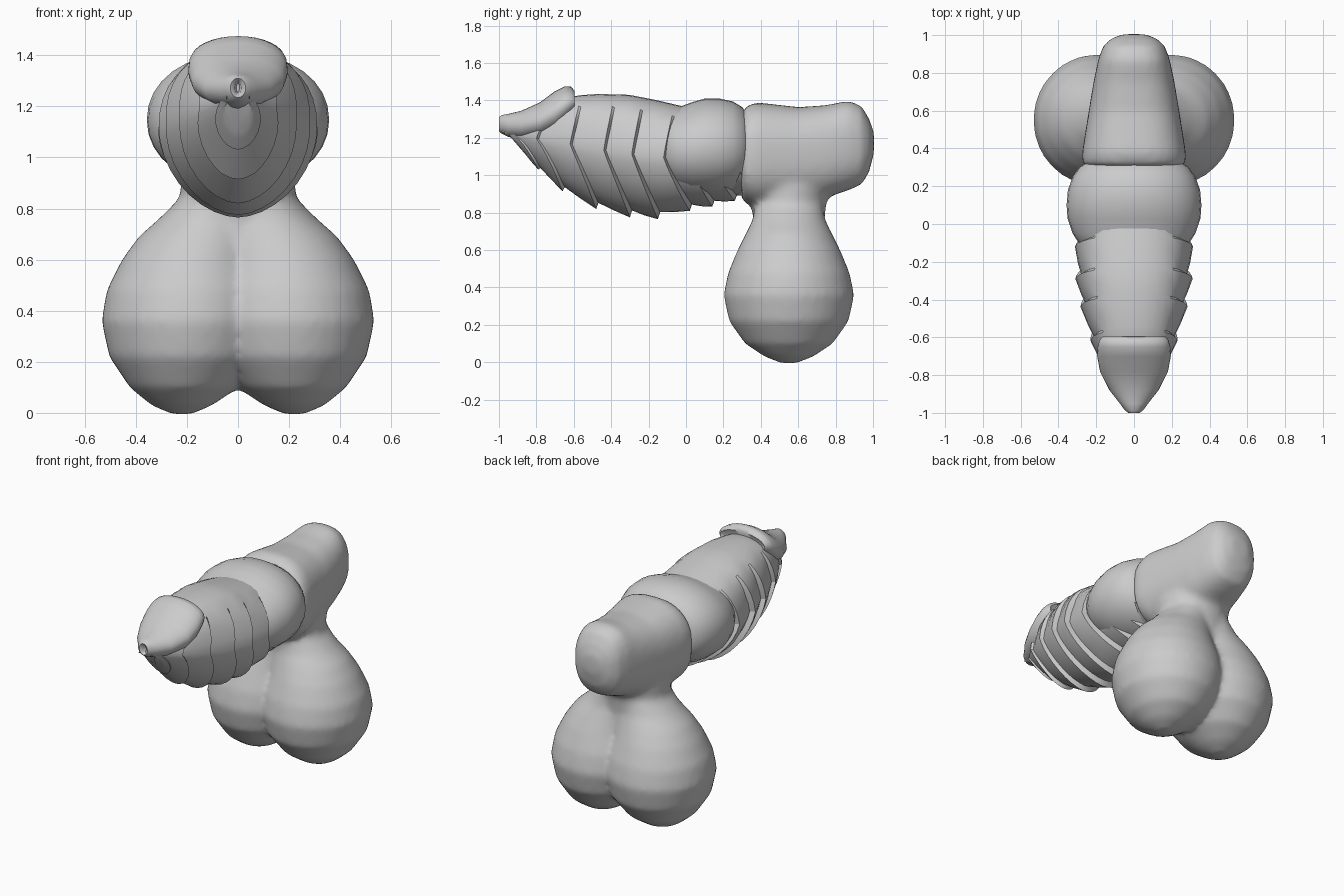
import bpy, bmesh, math

if "Cube" in bpy.data.objects:
    bpy.data.objects.remove(bpy.data.objects["Cube"])

grey = bpy.data.materials.new("warm_grey")
grey.diffuse_color = (0.6, 0.6, 0.6, 1)
grey.use_nodes = True
grey.node_tree.nodes["Principled BSDF"].inputs["Base Color"].default_value = grey.diffuse_color


def loft(name, groups, smooth=True, angle=40):
    """Skin each group of closed rings, capping both ends."""
    bm = bmesh.new()
    for rings in groups:
        rows = [[bm.verts.new(p) for p in r] for r in rings]
        n = len(rows[0])
        for a, b in zip(rows, rows[1:]):
            for i in range(n):
                j = (i + 1) % n
                bm.faces.new((a[i], a[j], b[j], b[i]))
        bm.faces.new(rows[0][::-1])
        bm.faces.new(rows[-1])
    bmesh.ops.recalc_face_normals(bm, faces=bm.faces)
    me = bpy.data.meshes.new(name)
    bm.to_mesh(me)
    bm.free()
    me.materials.append(grey)
    ob = bpy.data.objects.new(name, me)
    bpy.context.collection.objects.link(ob)
    if smooth:
        bpy.ops.object.select_all(action='DESELECT')
        ob.select_set(True)
        bpy.context.view_layer.objects.active = ob
        bpy.ops.object.shade_smooth_by_angle(angle=math.radians(angle))
    return ob


def power(v, e):
    return math.copysign(abs(v) ** e, v)


def ring_y(y, w, top, bot, e=1.0, n=32):
    """Upright ring facing along y."""
    m, h = (top + bot) / 2, (top - bot) / 2
    ts = [2 * math.pi * i / n for i in range(n)]
    return [(w * power(math.cos(t), e), y, m + h * power(math.sin(t), e)) for t in ts]


def ring_z(z, cx, rx, ry, n=32):
    """Level ring for the upright parts."""
    ts = [2 * math.pi * i / n for i in range(n)]
    return [(cx + rx * math.cos(t), 0.55 + ry * math.sin(t), z) for t in ts]


def lerp(table, y, k):
    if y <= table[0][0]:
        return table[0][k]
    for a, b in zip(table, table[1:]):
        if y <= b[0]:
            return a[k] + (b[k] - a[k]) * (y - a[0]) / (b[0] - a[0])
    return table[-1][k]


# Rear body: block, neck and two pear-shaped lobes fused together
block = [ring_y(*s, 0.8) for s in (
    (0.295, .24, 1.32, .88), (0.32, .275, 1.37, .85), (0.38, .275, 1.39, .83),
    (0.6, .24, 1.365, .85), (0.75, .215, 1.375, .88), (0.87, .19, 1.40, .92),
    (0.94, .165, 1.37, .95), (0.98, .125, 1.30, 1.02), (1.005, .06, 1.23, 1.12))]
neck = [ring_z(z, 0, rx, ry) for z, rx, ry in (
    (1.1, .21, .23), (.92, .225, .22), (.85, .225, .20), (.75, .25, .19), (.6, .25, .2))]
pear = ((.85, .08, .14, .18), (.76, .11, .20, .195), (.69, .15, .24, .23),
        (.6, .18, .275, .275), (.48, .19, .325, .325), (.36, .195, .34, .35),
        (.22, .2, .305, .32), (.1, .21, .215, .235), (.03, .22, .12, .13), (-.005, .22, .04, .04))
lobes = [[ring_z(z, s * cx, rx, ry) for z, cx, rx, ry in pear] for s in (-1, 1)]
body = loft("rear_body", [block, neck] + lobes, smooth=False)
rm = body.modifiers.new("fuse", 'REMESH')
rm.mode = 'VOXEL'
rm.voxel_size = 0.02
rm.use_smooth_shade = True
sm = body.modifiers.new("soften", 'SMOOTH')
sm.factor, sm.iterations = 0.5, 8

# Rounded collar in front of the rear body
loft("collar_bulb", [[ring_y(*s, 0.95) for s in (
    (-.16, .20, 1.33, 1.00), (-.12, .28, 1.34, .95), (-.05, .325, 1.36, .91),
    (.03, .352, 1.39, .89), (.1, .357, 1.41, .885), (.18, .35, 1.41, .89),
    (.25, .325, 1.395, .91), (.3, .29, 1.365, .94), (.34, .23, 1.31, .99))]])

# Tapered ribbed trunk: y, half width, top, bottom
env = ((-.95, .05, 1.28, 1.18), (-.8, .15, 1.34, 1.04), (-.67, .215, 1.41, .92),
       (-.6, .235, 1.425, .88), (-.48, .275, 1.435, .82), (-.3, .31, 1.43, .775),
       (-.15, .315, 1.40, .765), (.02, .30, 1.36, .81), (.13, .29, 1.34, .83),
       (.25, .27, 1.32, .86), (.4, .25, 1.30, .90))


def trunk_ring(y0, inset, n=36):
    pts = []
    for i in range(n):
        t = 2 * math.pi * i / n
        s = math.sin(t)
        # Ribs sweep back below and fade out towards the smooth top
        y = y0 + (0.14 * abs(s) ** 1.2 if s < 0 else 0.06 * s)
        k = 1 - inset * max(0, min(1, (0.85 - s) / 0.5))
        w, top, bot = (lerp(env, y, j) for j in (1, 2, 3))
        mid = bot + (top - bot) * 0.52
        h = (top - mid) if s > 0 else (mid - bot)
        e = 0.9 if s > 0 else 1.12
        pts.append((k * w * power(math.cos(t), e), y, mid + k * h * power(s, e)))
    return pts


ends = (-1.0, -.93, -.80, -.62, -.44, -.29, -.12, 0.0, .12, .24)
trunk = []
for a, b in zip(ends, ends[1:]):
    trunk += [trunk_ring(a + 0.012, 0.11), trunk_ring((a + b) / 2, 0.05), trunk_ring(b, 0)]
loft("ribbed_trunk", [trunk], angle=25)

# Hooded pointed head with a small recessed tip opening
loft("hooded_head", [[ring_y(*s) for s in (
    (-.95, .006, 1.29, 1.255), (-.99, .012, 1.30, 1.245), (-1.0, .03, 1.31, 1.235),
    (-.985, .05, 1.322, 1.222), (-.95, .075, 1.328, 1.205), (-.88, .13, 1.345, 1.19),
    (-.78, .18, 1.39, 1.195), (-.7, .195, 1.45, 1.22), (-.65, .192, 1.475, 1.26),
    (-.615, .183, 1.475, 1.30), (-.595, .165, 1.45, 1.33), (-.61, .14, 1.41, 1.35))]], angle=60)
